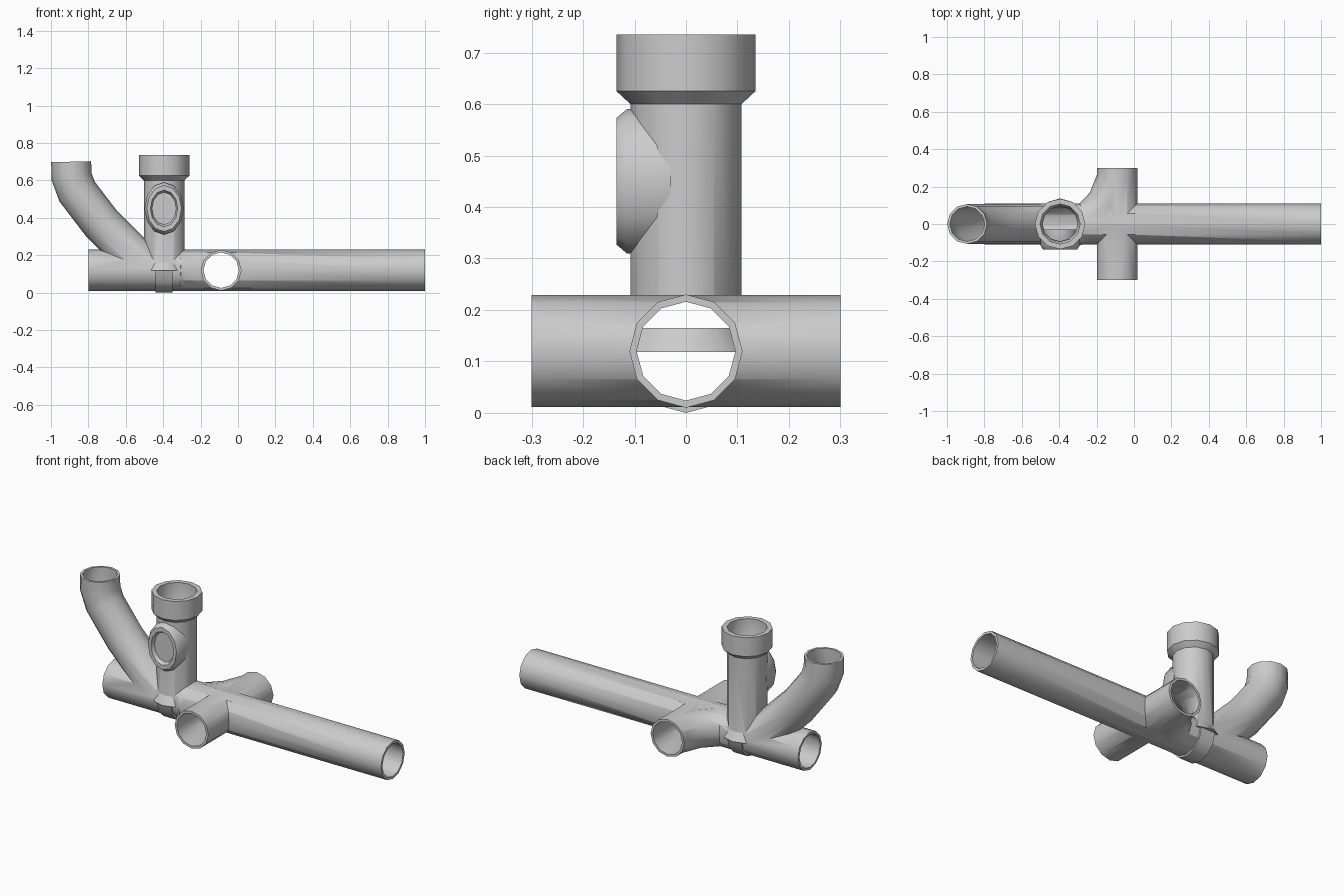
import bpy, bmesh, math
from mathutils import Vector

if "Cube" in bpy.data.objects:
    bpy.data.objects.remove(bpy.data.objects["Cube"])

SIDES = 12
H = 0.12  # height of the pipe axis


def make(name, bm):
    bmesh.ops.recalc_face_normals(bm, faces=bm.faces)
    me = bpy.data.meshes.new(name)
    bm.to_mesh(me)
    bm.free()
    ob = bpy.data.objects.new(name, me)
    bpy.context.collection.objects.link(ob)
    return ob


def skin(name, rings, closed=True):
    """Join rings of points into a capped skin."""
    bm = bmesh.new()
    vs = [[bm.verts.new(p) for p in r] for r in rings]
    for a, b in zip(vs, vs[1:]):
        n = len(a)
        for i in range(n):
            bm.faces.new((a[i], a[(i + 1) % n], b[(i + 1) % n], b[i]))
    if closed:
        bm.faces.new(vs[0])
        bm.faces.new(vs[-1])
    return make(name, bm)


def tube(name, pts, radii, normal, flat_end=None):
    """Mitred solid tube along a planar path; normal is the plane's normal."""
    pts = [Vector(p) for p in pts]
    n = Vector(normal)
    if not isinstance(radii, (list, tuple)):
        radii = [radii] * len(pts)
    dirs = [(b - a).normalized() for a, b in zip(pts, pts[1:])]
    rings = []
    for i, p in enumerate(pts):
        d0, d1 = dirs[max(i - 1, 0)], dirs[min(i, len(dirs) - 1)]
        t = (d0 + d1).normalized()
        side, k = t.cross(n), 1 / t.dot(d1)
        rings.append([p + radii[i] * (n * math.cos(a) + side * k * math.sin(a))
                      for a in (2 * math.pi * j / SIDES for j in range(SIDES))])
    return skin(name, rings)


def boolean(target, other, op):
    m = target.modifiers.new("bool", 'BOOLEAN')
    m.operation, m.object, m.solver = op, other, 'EXACT'
    bpy.context.view_layer.objects.active = target
    bpy.ops.object.modifier_apply(modifier=m.name)
    bpy.data.objects.remove(other, do_unlink=True)


def pipes(name, wall, e):
    """All pipe runs as one solid; wall shrinks the radii, e lengthens the ends."""
    R, r = 0.11 - wall, 0.108 - wall
    X, Y, Z = (1, 0, 0), (0, 1, 0), (0, 0, 1)
    body = tube(name, [(-0.8 - e, 0, H), (1 + e, 0, H)], R, Y)
    bell = 0.135 - wall * 2
    parts = [
        # straight cross pipe and its swept back branch
        tube("cross", [(-0.09, -0.3 - e, H), (-0.09, 0.3 + e, H)], r + 0.001, Z),
        tube("elbow", [(-0.09, 0.25, H), (-0.145, 0.11, H), (-0.25, 0.0, H), (-0.32, -0.01, H)],
             r - 0.002, Z),
        # riser with bell socket
        tube("riser", [(-0.395, 0, H), (-0.395, 0, 0.6), (-0.395, 0, 0.625), (-0.395, 0, 0.735 + e)],
             [r, r, bell, bell], X),
        # bent side arm
        tube("arm", [(-0.48, 0, H), (-0.73, 0, 0.37), (-0.86, 0, 0.54), (-0.89, 0, 0.62),
                     (-0.892, 0, 0.70 + e)], r - 0.001, Y),
    ]
    for p in parts:
        boolean(body, p, 'UNION')
    return body


# hollow pipe fitting
fitting = pipes("pipe_fitting", 0, 0)
boolean(fitting, pipes("bore", 0.014, 0.02), 'DIFFERENCE')

# oval inspection port on the front of the riser
profile = [(-0.03, 1), (-0.115, 1), (-0.135, 0.88), (-0.135, 0.7), (-0.113, 0.62)]
port = skin("inspection_port", [
    [(-0.395 + 0.105 * s * math.cos(a), y, 0.45 + 0.14 * s * math.sin(a))
     for a in (2 * math.pi * j / SIDES for j in range(SIDES))] for y, s in profile])

# flared collar where the riser meets the main pipe
collar = skin("riser_collar", [
    [(-0.395 + r * math.cos(a), 1.08 * r * math.sin(a), z)
     for a in (2 * math.pi * j / SIDES for j in range(SIDES))]
    for z, r in [(0.118, 0.1), (0.118, 0.127), (0.165, 0.1)]], closed=False)

# half-round strap below the riser
strap = skin("saddle_strap", [
    [(x, r * math.cos(a), H + r * math.sin(a))
     for r, order in ((0.12, range(7)), (0.104, range(6, -1, -1)))
     for a in (math.pi + math.pi * j / 6 for j in order)]
    for x in (-0.44, -0.35)])

bpy.ops.object.select_all(action='DESELECT')
for ob in (fitting, port, collar, strap):
    ob.select_set(True)
bpy.context.view_layer.objects.active = fitting
bpy.ops.object.shade_smooth_by_angle(angle=math.radians(40))
